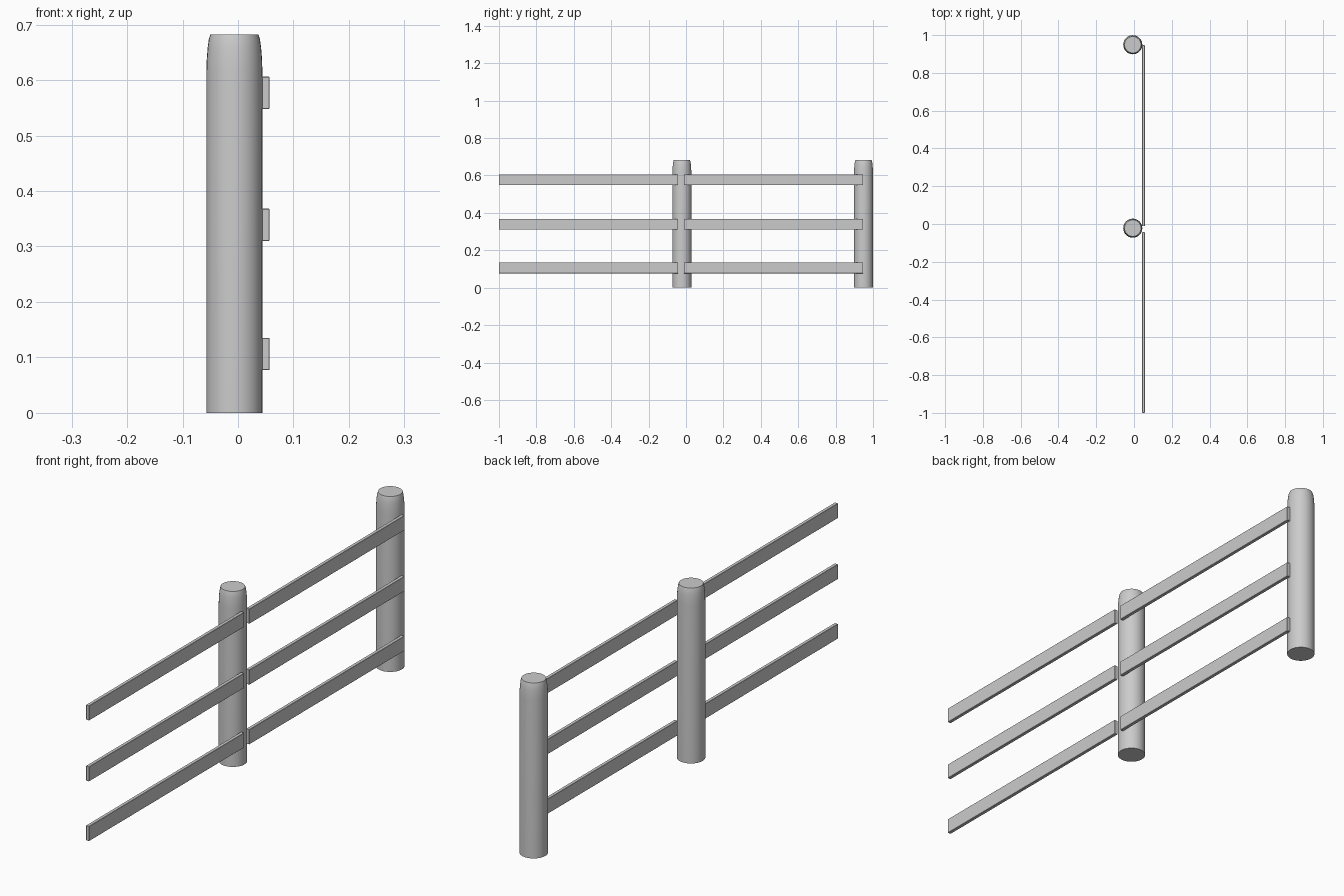
import bpy, bmesh, math

if "Cube" in bpy.data.objects:
    bpy.data.objects.remove(bpy.data.objects["Cube"])

POST_X, POST_R, POST_H = -0.0065, 0.0505, 0.682


def finish(bm, name, angle):
    bmesh.ops.recalc_face_normals(bm, faces=bm.faces)
    mesh = bpy.data.meshes.new(name)
    bm.to_mesh(mesh)
    bm.free()
    obj = bpy.data.objects.new(name, mesh)
    bpy.context.collection.objects.link(obj)
    bpy.ops.object.select_all(action='DESELECT')
    obj.select_set(True)
    bpy.context.view_layer.objects.active = obj
    bpy.ops.object.shade_smooth_by_angle(angle=math.radians(angle))
    return obj


def post(name, y, sides=32):
    # Lathed round post with softened shoulder and flat top
    profile = [(POST_R, 0), (POST_R, 0.615), (0.0498, 0.638),
               (0.0482, 0.658), (0.0462, 0.673), (0.0435, POST_H)]
    bm = bmesh.new()
    rings = []
    for r, z in profile:
        rings.append([bm.verts.new((r * math.cos(2 * math.pi * i / sides),
                                    r * math.sin(2 * math.pi * i / sides), z))
                      for i in range(sides)])
    for a, b in zip(rings, rings[1:]):
        for i in range(sides):
            j = (i + 1) % sides
            bm.faces.new((a[i], a[j], b[j], b[i]))
    bm.faces.new(rings[0][::-1])
    bm.faces.new(rings[-1])
    obj = finish(bm, name, 35)
    obj.location = (POST_X, y, 0)


def rail(name, y0, y1, z0, z1, x0=0.0435, x1=0.057):
    # Flat board with slightly eased edges
    bm = bmesh.new()
    bmesh.ops.create_cube(bm, size=1)
    for v in bm.verts:
        v.co.x *= x1 - x0
        v.co.y *= y1 - y0
        v.co.z *= z1 - z0
    bmesh.ops.bevel(bm, geom=bm.edges[:], offset=0.001, segments=1, affect='EDGES')
    obj = finish(bm, name, 30)
    obj.location = ((x0 + x1) / 2, (y0 + y1) / 2, (z0 + z1) / 2)


# Posts
post("middle_post", -0.022)
post("end_post", 0.949)

# Three rails on each of the two spans
for level, (z0, z1) in {"lower": (0.077, 0.135), "middle": (0.31, 0.368),
                        "upper": (0.548, 0.606)}.items():
    rail(level + "_front_rail", -1.0, -0.043, z0, z1)
    rail(level + "_back_rail", -0.011, 0.947, z0, z1)
